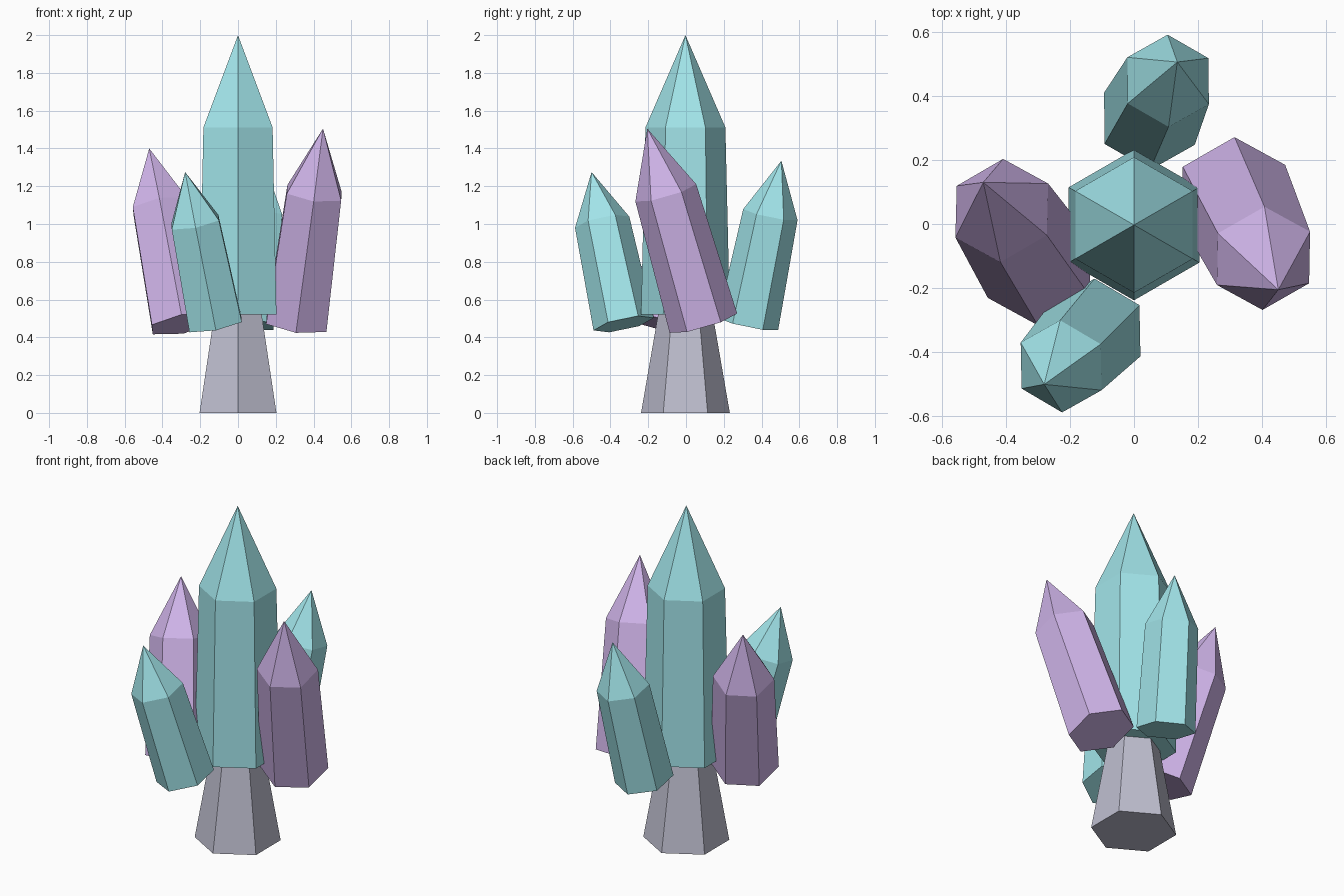
import bpy, bmesh
from mathutils import Vector, Matrix
from math import pi

if "Cube" in bpy.data.objects:
    bpy.data.objects.remove(bpy.data.objects["Cube"])

def material(name, col):
    m = bpy.data.materials.new(name)
    m.diffuse_color = (*col, 1)
    m.use_nodes = True
    m.node_tree.nodes["Principled BSDF"].inputs["Base Color"].default_value = m.diffuse_color
    return m

teal = material("teal_crystal", (0.36, 0.78, 0.82))
violet = material("violet_crystal", (0.63, 0.46, 0.82))
stone = material("stone_grey", (0.52, 0.52, 0.63))

def hex_solid(name, mat, base, axis, rings):
    """Stack hexagonal rings (height, radius) along an axis; radius 0 makes a point."""
    axis = Vector(axis).normalized()
    turn = Vector((0, 0, 1)).rotation_difference(axis).to_matrix()
    bm = bmesh.new()
    loops = []
    for h, r in rings:
        n = 6 if r > 0 else 1
        loops.append([bm.verts.new(Vector(base) + turn @ (
            Matrix.Rotation(i * pi / 3, 3, 'Z') @ Vector((0, r, h)))) for i in range(n)])
    bm.faces.new(loops[0])
    for a, b in zip(loops, loops[1:]):
        for i in range(6):
            j = (i + 1) % 6
            bm.faces.new((a[i], a[j], b[0]) if len(b) == 1 else (a[i], a[j], b[j], b[i]))
    if len(loops[-1]) == 6:
        bm.faces.new(loops[-1])
    bmesh.ops.recalc_face_normals(bm, faces=bm.faces[:])
    me = bpy.data.meshes.new(name)
    bm.to_mesh(me)
    bm.free()
    me.materials.append(mat)
    bpy.context.collection.objects.link(bpy.data.objects.new(name, me))

def crystal(name, mat, base, tip, r):
    axis = Vector(tip) - Vector(base)
    h = axis.length
    hex_solid(name, mat, base, axis, [(0, r), (0.67 * h, 0.9 * r), (h, 0)])

# Tapered stone foot
hex_solid("stone_base", stone, (0, -0.003, 0), (0, 0, 1), [(0, 0.235), (0.56, 0.138)])

# Tall centre crystal and four leaning ones
crystal("centre_crystal", teal, (0, -0.003, 0.52), (0, -0.003, 2.0), 0.235)
crystal("right_crystal", violet, (0.31, 0.092, 0.475), (0.45, -0.205, 1.505), 0.186)
crystal("left_crystal", violet, (-0.295, -0.137, 0.47), (-0.47, 0.13, 1.40), 0.186)
crystal("front_crystal", teal, (-0.12, -0.33, 0.47), (-0.28, -0.50, 1.275), 0.163)
crystal("back_crystal", teal, (0.048, 0.328, 0.47), (0.135, 0.505, 1.335), 0.163)
